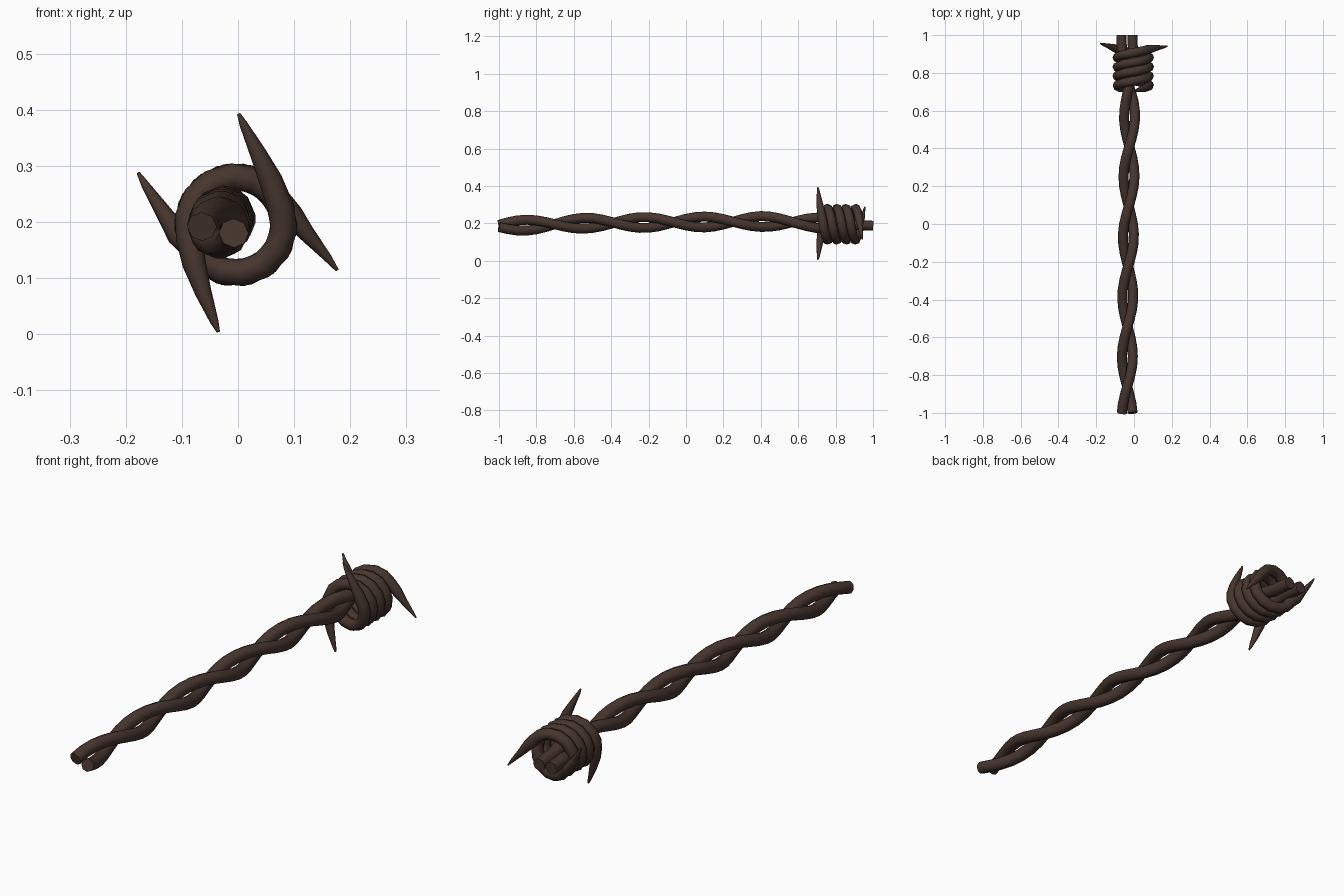
import bpy, bmesh, math
from mathutils import Vector

if "Cube" in bpy.data.objects:
    bpy.data.objects.remove(bpy.data.objects["Cube"])

rust = bpy.data.materials.new("dark rusty brown")
rust.diffuse_color = (0.062, 0.036, 0.027, 1)
rust.use_nodes = True
rust.node_tree.nodes["Principled BSDF"].inputs["Base Color"].default_value = rust.diffuse_color


def sweep(name, path, radii, ref, sides=8):
    """Tube along a path, with one radius per point."""
    bm = bmesh.new()
    rings = []
    for i, p in enumerate(path):
        t = (path[min(i + 1, len(path) - 1)] - path[max(i - 1, 0)]).normalized()
        u = (ref - t * ref.dot(t)).normalized()
        v = t.cross(u)
        ring = []
        for k in range(sides):
            a = 2 * math.pi * k / sides
            ring.append(bm.verts.new(p + radii[i] * (u * math.cos(a) + v * math.sin(a))))
        rings.append(ring)
    for r0, r1 in zip(rings, rings[1:]):
        for k in range(sides):
            n = (k + 1) % sides
            bm.faces.new((r0[k], r0[n], r1[n], r1[k]))
    bm.faces.new(rings[0][::-1])
    bm.faces.new(rings[-1])
    bmesh.ops.recalc_face_normals(bm, faces=bm.faces)
    mesh = bpy.data.meshes.new(name)
    bm.to_mesh(mesh)
    bm.free()
    mesh.materials.append(rust)
    ob = bpy.data.objects.new(name, mesh)
    bpy.context.collection.objects.link(ob)
    bpy.ops.object.select_all(action='DESELECT')
    ob.select_set(True)
    bpy.context.view_layer.objects.active = ob
    bpy.ops.object.shade_smooth_by_angle(angle=math.radians(60))
    return ob


def core(y):
    """Slightly sagging centre line of the twisted pair: (x, z)."""
    pts = [(-1, -.036, .186), (-.86, -.036, .190), (-.5, -.034, .202),
           (.4, -.025, .210), (.65, -.023, .205), (1, -.038, .187)]
    for a, b in zip(pts, pts[1:]):
        if y <= b[0] + 1e-6:
            f = (y - a[0]) / (b[0] - a[0])
            return a[1] + f * (b[1] - a[1]), a[2] + f * (b[2] - a[2])


# two strands twisted round each other, straight at the far end
STEPS = 40
for s, name in enumerate(("strand_left", "strand_right")):
    path = []
    for i in range(STEPS + 1):
        y = -1 + 2 * i / STEPS
        a = math.pi * (1 - s) - math.pi * (min(y, .888) + 1.02) / .318
        cx, cz = core(y)
        path.append(Vector((cx + .029 * math.cos(a), y, cz + .029 * math.sin(a))))
    sweep(name, path, [.0265] * len(path), Vector((0, 0, 1)))


# two barb wires: spike, two turns of coil, spike
def barb(name, a0, a1, start, end):
    """start lists the points before the coil, end those after it."""
    n = 28
    coil = []
    for i in range(n + 1):
        f = i / n
        a = math.radians(a0 + (a1 - a0) * f)
        coil.append(Vector((-.004 + .086 * math.cos(a), .728 + .195 * f,
                            .195 + .086 * math.sin(a))))
    path = [Vector(p) for p in start] + coil + [Vector(p) for p in end]
    taper = [.003, .0075, .015, .021]
    radii = taper + [.024] * (len(path) - 8) + taper[::-1]
    sweep(name, path, radii, Vector((0, 1, 0)))


barb("barb_upper", 20, 32 - 720,
     [(.001, .705, .393), (.010, .707, .374), (.036, .713, .322), (.058, .720, .275)],
     [(.096, .928, .212), (.122, .932, .180), (.160, .938, .136), (.177, .942, .114)])
barb("barb_lower", 196, 206 - 720,
     [(-.035, .705, .004), (-.042, .707, .022), (-.062, .713, .075), (-.078, .720, .125)],
     [(-.107, .932, .178), (-.130, .940, .213), (-.165, .951, .266), (-.178, .957, .288)])
